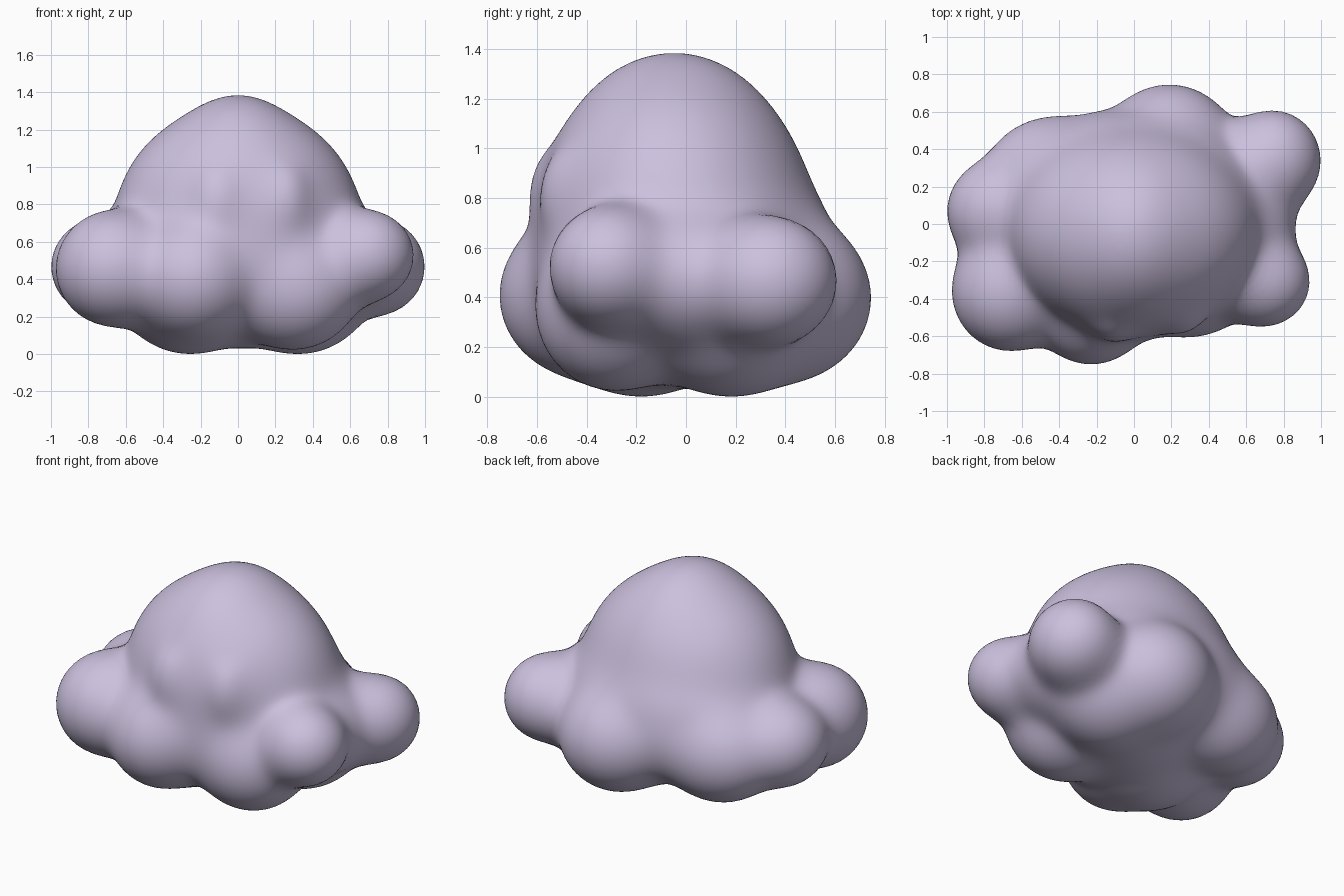
import bpy
import bmesh
from math import exp, log
from mathutils import Vector

cube = bpy.data.objects.get("Cube")
if cube:
    bpy.data.objects.remove(cube, do_unlink=True)

# One soft lavender colour
lavender = bpy.data.materials.new("lavender")
lavender.use_nodes = True
colour = (0.60, 0.53, 0.73, 1)
lavender.diffuse_color = colour
bsdf = lavender.node_tree.nodes["Principled BSDF"]
bsdf.inputs["Base Color"].default_value = colour
bsdf.inputs["Roughness"].default_value = 0.6

# Puffs: centre, radii
PUFFS = [
    ((0, -.045, .75), (.645, .545, .585)),    # dome
    ((0, -.05, 1.03), (.31, .36, .35)),       # crown
    ((0, .08, .67), (.63, .465, .28)),        # shoulders
    ((.69, -.31, .54), (.25, .24, .24)),      # left side, front
    ((.74, .34, .48), (.26, .27, .26)),       # left side, back
    ((.57, 0, .49), (.28, .28, .26)),         # left side, middle
    ((-.73, .07, .48), (.27, .27, .26)),      # right side, back
    ((-.665, -.36, .47), (.31, .32, .31)),    # right side, front
    ((-.23, -.42, .42), (.31, .33, .32)),     # front
    ((.30, -.29, .36), (.34, .31, .32)),      # front left
    ((.04, -.30, .50), (.30, .27, .28)),      # chin
    ((.19, .40, .41), (.35, .345, .33)),      # back
    ((-.43, .27, .43), (.35, .30, .31)),      # back right
    ((-.14, .30, .50), (.28, .28, .28)),      # back filler
    ((-.27, -.18, .36), (.36, .34, .34)),     # bottom right
    ((.34, .18, .36), (.36, .34, .34)),       # bottom left
    ((.02, .02, .30), (.36, .33, .24)),       # bottom middle
    ((-.11, -.52, .84), (.08, .08, .13)),     # face bumps
    ((.26, -.47, .84), (.07, .08, .12)),
]
BLEND = 0.05     # softness of the creases
CORE = Vector((0, 0, .45))


def puff_distance(p, centre, radii):
    """Approximate distance from a point to one ellipsoid."""
    a, b, c = [(p[i] - centre[i]) / radii[i] for i in range(3)]
    length = (a * a + b * b + c * c) ** .5
    slope = ((a / radii[0]) ** 2 + (b / radii[1]) ** 2 + (c / radii[2]) ** 2) ** .5
    return (length - 1) * length / max(slope, 1e-6)


def cloud_distance(p):
    """All puffs melted together."""
    gaps = [puff_distance(p, centre, radii) for centre, radii in PUFFS]
    near = min(gaps)
    return near - BLEND * log(sum(exp((near - g) / BLEND) for g in gaps))


# Shrink-wrap a sphere inwards onto the melted puffs
bm = bmesh.new()
bmesh.ops.create_icosphere(bm, subdivisions=6, radius=1)
for v in bm.verts:
    ray = v.co.normalized()
    reach = 1.2
    for step in range(20):
        gap = cloud_distance(CORE + ray * reach)
        reach -= gap * 0.95
        if abs(gap) < 0.001:
            break
    v.co = CORE + ray * reach

# Rest it on the ground
floor = min(v.co.z for v in bm.verts)
bmesh.ops.translate(bm, verts=bm.verts, vec=(0, 0, -floor))
mesh = bpy.data.meshes.new("cloud_body")
bm.to_mesh(mesh)
bm.free()
mesh.materials.append(lavender)
cloud = bpy.data.objects.new("cloud_body", mesh)
bpy.context.collection.objects.link(cloud)

# Soften what is left of the creases
soften = cloud.modifiers.new("soften", 'SMOOTH')
soften.factor = 0.5
soften.iterations = 4
mesh.shade_smooth()
